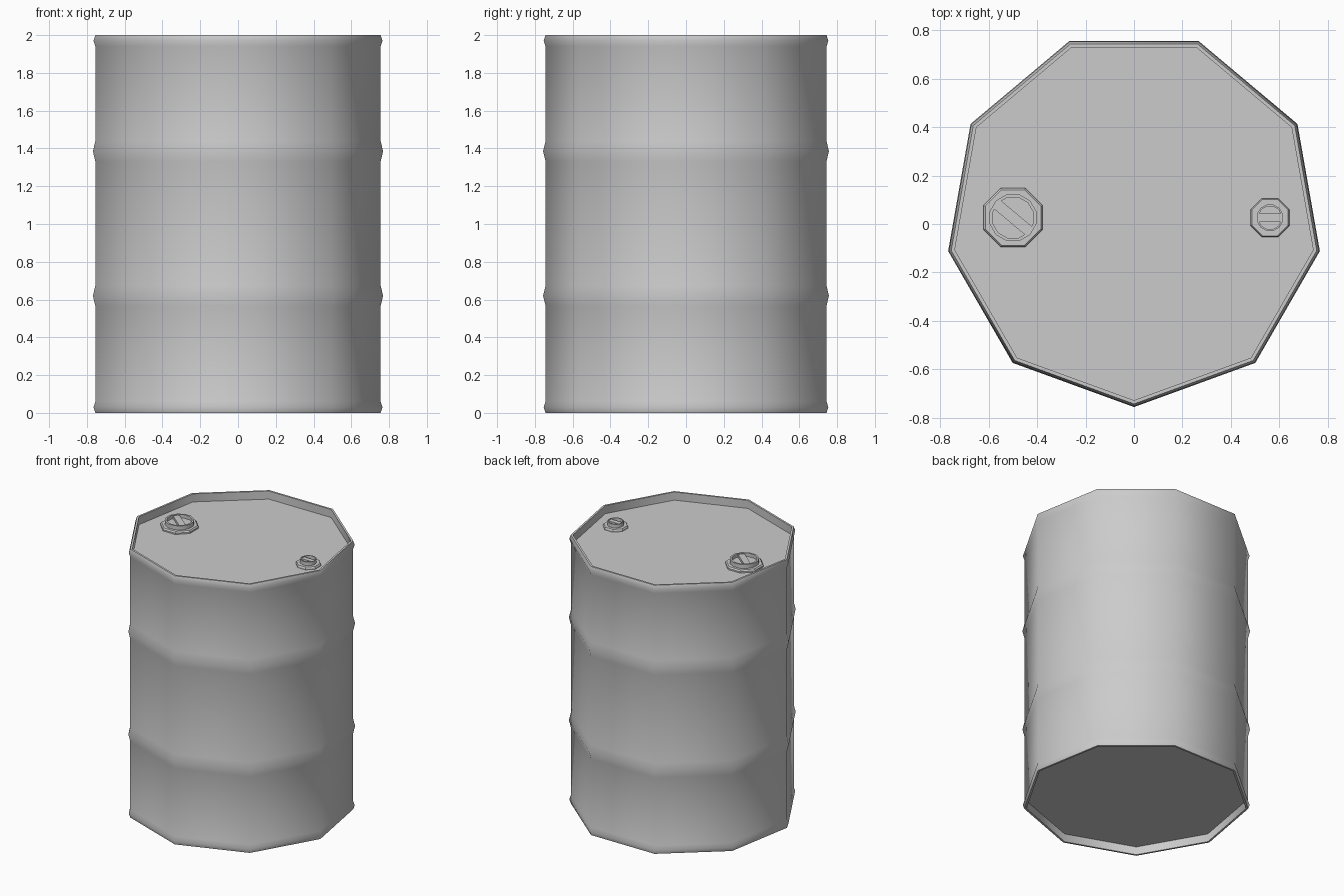
import bpy, bmesh
from math import sin, cos, pi, radians

if "Cube" in bpy.data.objects:
    bpy.data.objects.remove(bpy.data.objects["Cube"])


def finish(name, bm, loc, rot=0.0, smooth=None):
    bmesh.ops.recalc_face_normals(bm, faces=bm.faces)
    me = bpy.data.meshes.new(name)
    bm.to_mesh(me)
    bm.free()
    ob = bpy.data.objects.new(name, me)
    bpy.context.collection.objects.link(ob)
    ob.location = loc
    ob.rotation_euler.z = rot
    if smooth:
        bpy.ops.object.select_all(action='DESELECT')
        ob.select_set(True)
        bpy.context.view_layer.objects.active = ob
        bpy.ops.object.shade_smooth_by_angle(angle=radians(smooth))
    return ob


def lathe(name, profile, sides, loc, phase=0.0, smooth=None):
    """Revolve (radius, z) points and close both ends with flat faces."""
    bm = bmesh.new()
    rings = []
    for r, z in profile:
        angles = [phase + 2 * pi * i / sides for i in range(sides)]
        rings.append([bm.verts.new((r * cos(a), r * sin(a), z)) for a in angles])
    for a, b in zip(rings, rings[1:]):
        for i in range(sides):
            j = (i + 1) % sides
            bm.faces.new((a[i], a[j], b[j], b[i]))
    bm.faces.new(rings[0])
    bm.faces.new(rings[-1])
    return finish(name, bm, loc, smooth=smooth)


# Drum shell: nine sides, recessed ends, rolled rims and two ridges
R, RIM, RIDGE, INNER, RECESS = 0.767, 0.777, 0.78, 0.752, 0.06
LID_Z = 2 - RECESS
CY = 0.0235
profile = [(INNER, RECESS), (INNER, 0), (R, 0), (RIM, 0.03), (R, 0.06)]
for z in (0.62, 1.385):
    profile += [(R, z - 0.053), (RIDGE, z), (R, z + 0.053)]
profile += [(R, 1.94), (RIM, 1.97), (R, 2), (INNER, 2), (INNER, LID_Z)]
lathe("drum_body", profile, 9, (0, CY, 0), -pi / 2, 45)


# Screw plugs: octagonal flange, raised ring and a grip bar across it
def plug(name, x, s, inner, bar_width, bar_angle, h):
    loc = (x, 0.026, LID_Z)
    f = s / cos(pi / 8)
    lathe(name + "_flange", [(f, 0), (f, 0.01 * h), (f * 0.94, 0.02 * h)],
          8, loc, pi / 8)
    lathe(name + "_ring", [(inner, 0.01 * h), (inner, 0.05 * h),
                           (inner * 0.87, 0.05 * h), (inner * 0.87, 0.024 * h)],
          12, loc, pi / 12, 40)
    bm = bmesh.new()
    bmesh.ops.create_cube(bm, size=1)
    bmesh.ops.scale(bm, vec=(inner * 1.76, bar_width, 0.024 * h), verts=bm.verts)
    bmesh.ops.translate(bm, vec=(0, 0, 0.032 * h), verts=bm.verts)
    finish(name + "_grip_bar", bm, loc, radians(bar_angle))


plug("large_plug", -0.5, 0.122, 0.1, 0.045, -40, 1.0)
plug("small_plug", 0.562, 0.08, 0.056, 0.034, 0, 0.9)
